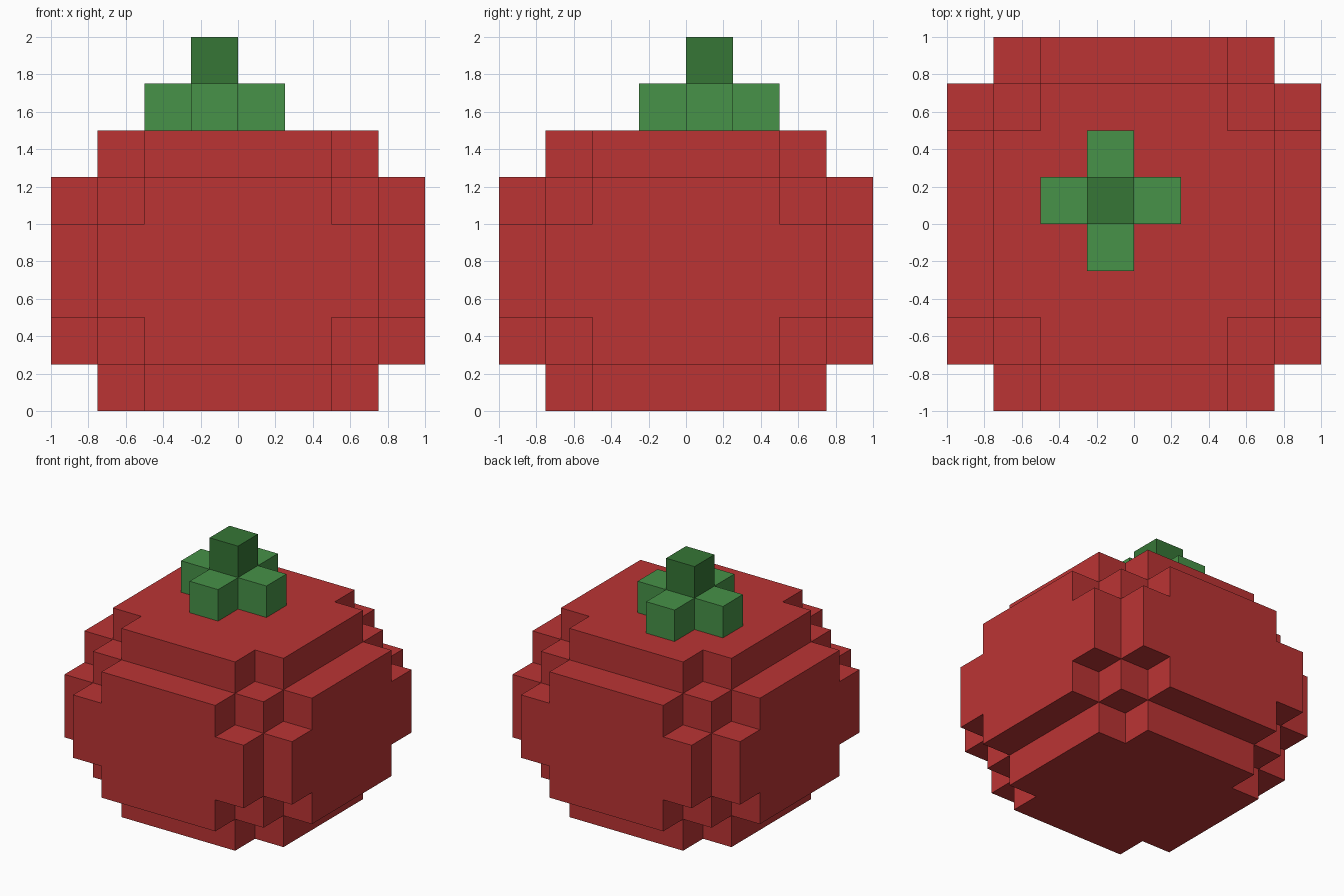
import bpy
import bmesh
import math
from itertools import product
from mathutils import Matrix, Vector

CELL = 0.25      # edge length of one block
WIDE, TALL = 8, 6  # body size in blocks

cube = bpy.data.objects.get("Cube")
if cube:
    bpy.data.objects.remove(cube, do_unlink=True)


def make_material(name, srgb):
    """Flat material from 0-255 display values, stored as linear."""
    linear = [((c / 255 + 0.055) / 1.055) ** 2.4 for c in srgb]
    mat = bpy.data.materials.new(name)
    mat.use_nodes = True
    mat.diffuse_color = (*linear, 1)
    bsdf = mat.node_tree.nodes["Principled BSDF"]
    bsdf.inputs["Base Color"].default_value = (*linear, 1)
    bsdf.inputs["Roughness"].default_value = 0.9
    return mat


def block_shape(name, cells, mat):
    """Merge unit blocks into one outer shell with flat faces."""
    cells = set(cells)
    bm = bmesh.new()
    for cell in cells:
        centre = Vector(cell) + Vector((0.5, 0.5, 0.5))
        bmesh.ops.create_cube(bm, size=1, matrix=Matrix.Translation(centre))
    bm.normal_update()
    # Drop the walls shared by neighbouring blocks
    inner = []
    for face in bm.faces:
        beyond = face.calc_center_median() + face.normal * 0.5
        if tuple(math.floor(v) for v in beyond) in cells:
            inner.append(face)
    bmesh.ops.delete(bm, geom=inner, context='FACES')
    bmesh.ops.remove_doubles(bm, verts=bm.verts, dist=0.001)
    bmesh.ops.dissolve_limit(bm, angle_limit=0.01, verts=bm.verts, edges=bm.edges)
    bmesh.ops.scale(bm, vec=(CELL, CELL, CELL), verts=bm.verts)
    mesh = bpy.data.meshes.new(name)
    bm.to_mesh(mesh)
    bm.free()
    mesh.materials.append(mat)
    obj = bpy.data.objects.new(name, mesh)
    bpy.context.collection.objects.link(obj)
    return obj


def in_body(x, y, z):
    """Box with stepped edges and notched corners."""
    depth = sorted((min(x, WIDE - 1 - x), min(y, WIDE - 1 - y), min(z, TALL - 1 - z)))
    on_edge = depth[1] == 0
    on_notch = depth == [0, 1, 1]
    return not (on_edge or on_notch)


red = make_material("fruit red", (187, 52, 52))
leaf_green = make_material("leaf green", (71, 146, 72))
stem_green = make_material("stem green", (54, 118, 54))

# Rounded fruit body
half = WIDE // 2
block_shape("fruit_body",
            [(x - half, y - half, z)
             for x, y, z in product(range(WIDE), range(WIDE), range(TALL))
             if in_body(x, y, z)], red)

# Stem, one block off centre, with four leaves around its foot
sx, sy = -1, 0
block_shape("stem", [(sx, sy, TALL), (sx, sy, TALL + 1)], stem_green)
block_shape("leaves",
            [(sx + dx, sy + dy, TALL) for dx, dy in ((1, 0), (-1, 0), (0, 1), (0, -1))],
            leaf_green)
